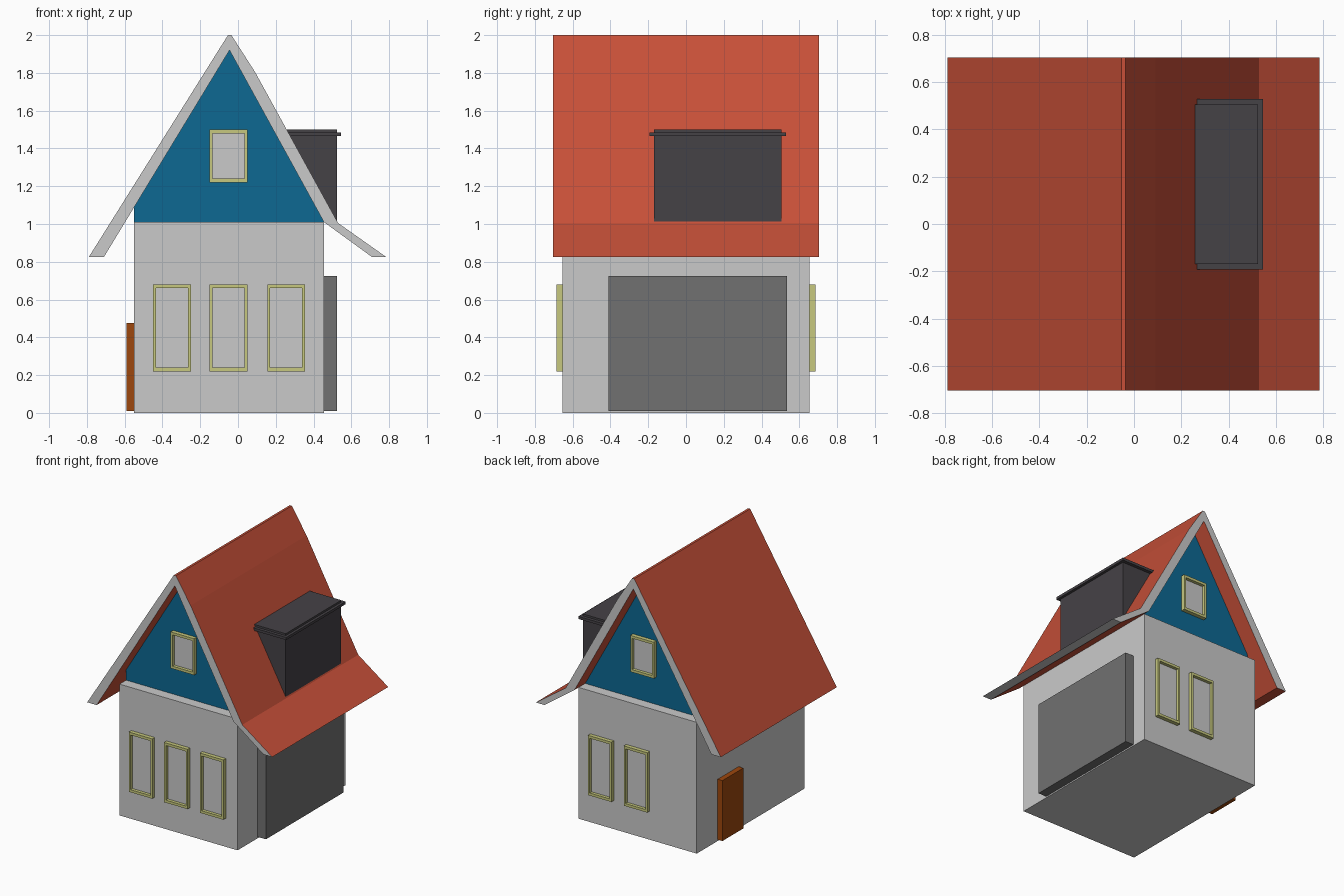
import bpy
import bmesh
from mathutils import Matrix, Vector

cube = bpy.data.objects.get("Cube")
if cube:
    bpy.data.objects.remove(cube, do_unlink=True)


def material(name, r, g, b):
    m = bpy.data.materials.new(name)
    m.use_nodes = True
    m.diffuse_color = (r, g, b, 1)
    m.node_tree.nodes["Principled BSDF"].inputs["Base Color"].default_value = (r, g, b, 1)
    return m


WALL = material("light grey plaster", 0.59, 0.59, 0.59)
ROOF = material("red tile", 0.57, 0.08, 0.04)
GABLE = material("blue boarding", 0.004, 0.14, 0.29)
FRAME = material("pale yellow trim", 0.57, 0.58, 0.21)
DARK = material("charcoal", 0.06, 0.054, 0.062)
GARAGE = material("mid grey", 0.165, 0.165, 0.165)
DOOR = material("brown wood", 0.34, 0.063, 0.004)


def add_object(name, bm, *mats):
    bmesh.ops.recalc_face_normals(bm, faces=bm.faces[:])
    mesh = bpy.data.meshes.new(name)
    bm.to_mesh(mesh)
    bm.free()
    for m in mats:
        mesh.materials.append(m)
    obj = bpy.data.objects.new(name, mesh)
    bpy.context.collection.objects.link(obj)
    return obj


def add_box(bm, x, y, z):
    """Box from (min, max) ranges."""
    ranges = (x, y, z)
    centre = Vector([(a + b) / 2 for a, b in ranges])
    size = [abs(b - a) for a, b in ranges]
    bmesh.ops.create_cube(bm, size=1, matrix=Matrix.Translation(centre) @ Matrix.Diagonal((*size, 1)))


def box(name, x, y, z, mat):
    bm = bmesh.new()
    add_box(bm, x, y, z)
    return add_object(name, bm, mat)


def prism(name, profile, y0, y1, *mats):
    """Extrude an x-z outline along y."""
    bm = bmesh.new()
    face = bm.faces.new([bm.verts.new((x, y0, z)) for x, z in profile])
    out = bmesh.ops.extrude_face_region(bm, geom=[face])
    moved = [v for v in out["geom"] if isinstance(v, bmesh.types.BMVert)]
    bmesh.ops.translate(bm, verts=moved, vec=(0, y1 - y0, 0))
    return add_object(name, bm, *mats)


def window(name, x0, z0, z1, wall_y, side):
    """Framed window on a wall facing y = side (-1 front, 1 back)."""
    x1 = x0 + 0.2
    w, h = 0.015, 0.02
    y = (wall_y - side * 0.01, wall_y + side * 0.03)
    bm = bmesh.new()
    for xa in (x0, x1 - w):
        add_box(bm, (xa, xa + w), y, (z0, z1))
    for za in (z0, z1 - h):
        add_box(bm, (x0 + w, x1 - w), y, (za, za + h))
    add_object(name + "_frame", bm, FRAME)
    box(name + "_pane", (x0 + w, x1 - w), (wall_y, wall_y + side * 0.006),
        (z0 + h, z1 - h), WALL)


# House walls and the set-back gables
box("walls", (-0.55, 0.455), (-0.655, 0.655), (0, 1.01), WALL)
gable_y = 0.575
prism("gables", [(-0.55, 1.01), (0.455, 1.01), (-0.045, 1.92), (-0.55, 1.09)],
      -gable_y, gable_y, GABLE)

# Roof slab with a flared right eave
roof_outline = [(-0.79, 0.825), (-0.053, 2.0), (-0.035, 2.0), (0.09, 1.805),
                (0.53, 1.005), (0.785, 0.825), (0.71, 0.825), (0.455, 1.01),
                (-0.045, 1.92), (-0.71, 0.825)]
roof = prism("roof", roof_outline, -0.705, 0.705, ROOF, WALL)
for p in roof.data.polygons:
    right_eave = p.normal.z < -0.95 and p.center.x > 0
    if abs(p.normal.y) > 0.9 or right_eave:
        p.material_index = 1

# Dormer box on the right slope with its projecting brim
prism("dormer", [(0.525, 0.99), (0.525, 1.5), (0.25, 1.5), (0.23, 1.48)],
      -0.17, 0.505, DARK)
box("dormer_brim", (0.25, 0.545), (-0.193, 0.53), (1.465, 1.485), DARK)

# Garage door on the right and house door on the left
box("garage_door", (0.45, 0.525), (-0.41, 0.535), (0.01, 0.725), GARAGE)
box("house_door", (-0.59, -0.545), (0.145, 0.4), (0.01, 0.475), DOOR)

# Windows: three at the front, two at the back, one in each gable
for side, label, columns in ((-1, "front", (-0.45, -0.15, 0.155)),
                             (1, "back", (-0.15, 0.155))):
    for i, x in enumerate(columns):
        window(f"{label}_window_{i + 1}", x, 0.22, 0.68, side * 0.655, side)
    window(f"{label}_gable_window", -0.15, 1.22, 1.5, side * gable_y, side)
